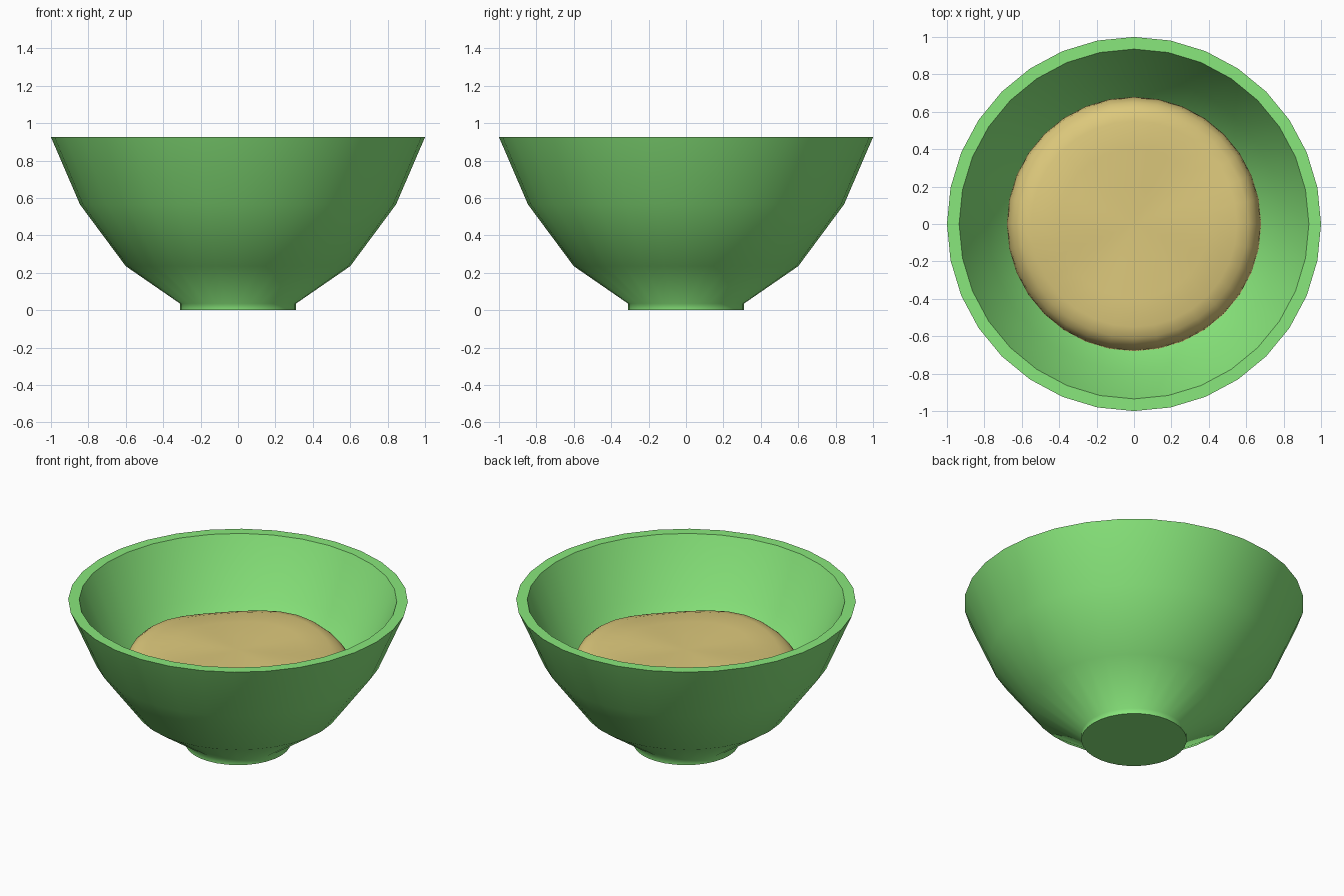
import bpy, bmesh, math

if "Cube" in bpy.data.objects:
    bpy.data.objects.remove(bpy.data.objects["Cube"])

SEGMENTS = 32


def lathe(name, profile, color, warp=None):
    """Revolve an (r, z) profile that starts and ends on the axis."""
    bm = bmesh.new()
    rings = []
    for r, z in profile:
        if r == 0:
            rings.append([bm.verts.new((0, 0, z))])
            continue
        ring = []
        for i in range(SEGMENTS):
            a = 2 * math.pi * i / SEGMENTS
            dz = warp(r, a) if warp else 0
            ring.append(bm.verts.new((r * math.cos(a), r * math.sin(a), z + dz)))
        rings.append(ring)
    for lo, hi in zip(rings, rings[1:]):
        for i in range(SEGMENTS):
            j = (i + 1) % SEGMENTS
            if len(lo) == 1:
                bm.faces.new((lo[0], hi[j], hi[i]))
            elif len(hi) == 1:
                bm.faces.new((lo[i], lo[j], hi[0]))
            else:
                bm.faces.new((lo[i], lo[j], hi[j], hi[i]))
    bmesh.ops.recalc_face_normals(bm, faces=bm.faces[:])
    mesh = bpy.data.meshes.new(name)
    bm.to_mesh(mesh)
    bm.free()
    obj = bpy.data.objects.new(name, mesh)
    bpy.context.collection.objects.link(obj)
    mat = bpy.data.materials.new(name + "_color")
    mat.diffuse_color = color
    mat.use_nodes = True
    mat.node_tree.nodes["Principled BSDF"].inputs["Base Color"].default_value = mat.diffuse_color
    mesh.materials.append(mat)
    bpy.ops.object.select_all(action='DESELECT')
    obj.select_set(True)
    bpy.context.view_layer.objects.active = obj
    bpy.ops.object.shade_smooth_by_angle(angle=math.radians(62))
    return obj


# Bowl: foot, flaring outer wall, flat rim, inner wall
lathe("bowl", [
    (0, 0), (0.31, 0), (0.31, 0.035), (0.60, 0.235), (0.845, 0.565), (1.0, 0.925),
    (0.935, 0.925), (0.785, 0.59), (0.55, 0.275), (0.27, 0.09), (0, 0.09),
], (0.25, 0.8, 0.2, 1))


# Filling: flat-topped cushion, slightly lower on the diagonals
def cushion(r, a):
    return 0.015 * min(r / 0.6, 1) ** 2 * math.cos(4 * a) if r < 0.67 else 0


lathe("filling", [
    (0, 0.25), (0.45, 0.25), (0.62, 0.38), (0.68, 0.46), (0.672, 0.505),
    (0.65, 0.55), (0.61, 0.583), (0.55, 0.60), (0.4, 0.605), (0.2, 0.605), (0, 0.605),
], (0.72, 0.58, 0.2, 1), cushion)
